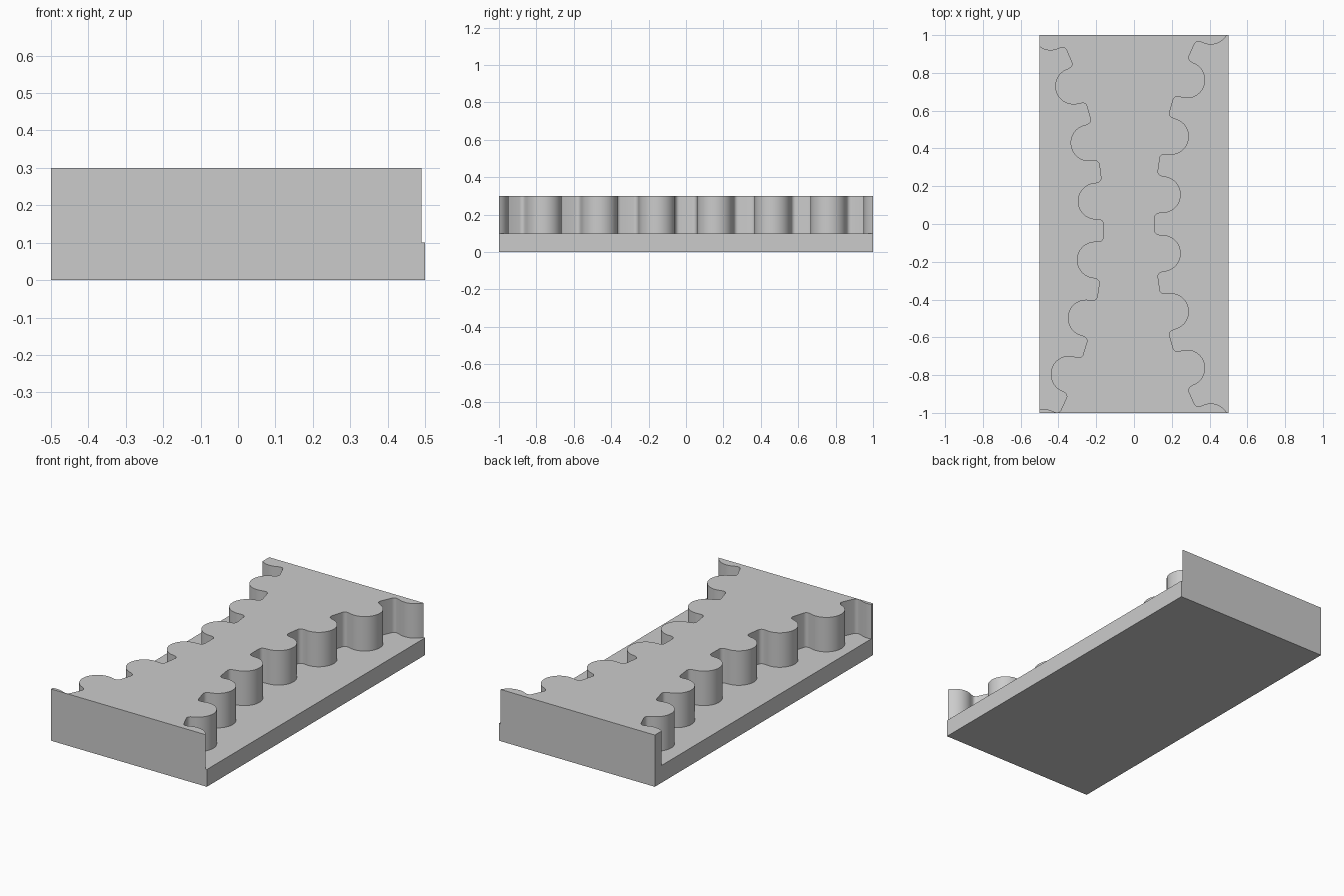
import bpy, bmesh, math
from mathutils import Vector

if "Cube" in bpy.data.objects:
    bpy.data.objects.remove(bpy.data.objects["Cube"])

PITCH = math.radians(8)      # angle between neighbouring lobes
RING = 2.23                  # radius of the arc the lobe centres follow
LOBE = 0.097                 # lobe radius
TIP, FILLET, HALF = 2.265, 0.022, 0.035   # notch bottom, corner radius, half flat

grey = bpy.data.materials.new("grey")
grey.diffuse_color = (0.6, 0.6, 0.6, 1)
grey.use_nodes = True
grey.node_tree.nodes["Principled BSDF"].inputs["Base Color"].default_value = grey.diffuse_color


def make_object(name, bm):
    bmesh.ops.recalc_face_normals(bm, faces=bm.faces)
    mesh = bpy.data.meshes.new(name)
    bm.to_mesh(mesh)
    bm.free()
    mesh.materials.append(grey)
    ob = bpy.data.objects.new(name, mesh)
    bpy.context.collection.objects.link(ob)
    return ob


def polar(angle, r, v):
    """Point at radius r and sideways offset v, in a frame turned by angle."""
    c, s = math.cos(angle), math.sin(angle)
    return (-r * c - v * s * -1, r * s + v * c)


def notch(angle):
    pts = []
    for side in (-1, 1):
        arc = [polar(angle, TIP - FILLET + FILLET * math.sin(a),
                     side * (HALF + FILLET * math.cos(a)))
               for a in (math.pi / 2 * i / 6 for i in range(7))]
        pts += arc if side < 0 else arc[::-1]
    return pts


def lobe(angle):
    return [polar(angle, RING - LOBE * math.sin(a), -LOBE * math.cos(a))
            for a in (math.pi * i / 28 for i in range(29))]


def toothed_cutter(name, centre_x, first_angle, mirror):
    """Scalloped region beside the raised middle, extruded above the base."""
    pts = notch(first_angle - PITCH / 2)
    for i in range(8):
        a = first_angle + i * PITCH
        pts += lobe(a) + notch(a + PITCH / 2)
    pts = [(x + centre_x, y) for x, y in pts]
    pts += [(1.5, pts[-1][1]), (1.5, pts[0][1])]
    bm = bmesh.new()
    face = bm.faces.new([bm.verts.new((mirror * x, y, 0.1)) for x, y in pts])
    top = bmesh.ops.extrude_face_region(bm, geom=[face])["geom"]
    bmesh.ops.translate(bm, vec=Vector((0, 0, 0.4)),
                        verts=[g for g in top if isinstance(g, bmesh.types.BMVert)])
    ob = make_object(name, bm)
    ob.hide_render = True
    return ob


# Solid slab
bm = bmesh.new()
bmesh.ops.create_cube(bm, size=1)
for v in bm.verts:
    v.co = (v.co.x, v.co.y * 2, (v.co.z + 0.5) * 0.3)
slab = make_object("toothed_slab", bm)

# Scalloped steps down both long sides
cutters = [
    toothed_cutter("right_step_cutter", 2.375, math.radians(-28), 1),
    toothed_cutter("left_step_cutter", 2.427, math.radians(-28.9), -1),
]
bpy.context.view_layer.objects.active = slab
slab.select_set(True)
for c in cutters:
    mod = slab.modifiers.new(c.name, 'BOOLEAN')
    mod.operation, mod.solver, mod.object = 'DIFFERENCE', 'EXACT', c
    bpy.ops.object.modifier_apply(modifier=mod.name)
for c in cutters:
    bpy.data.objects.remove(c)

bpy.ops.object.shade_smooth_by_angle(angle=math.radians(30))
